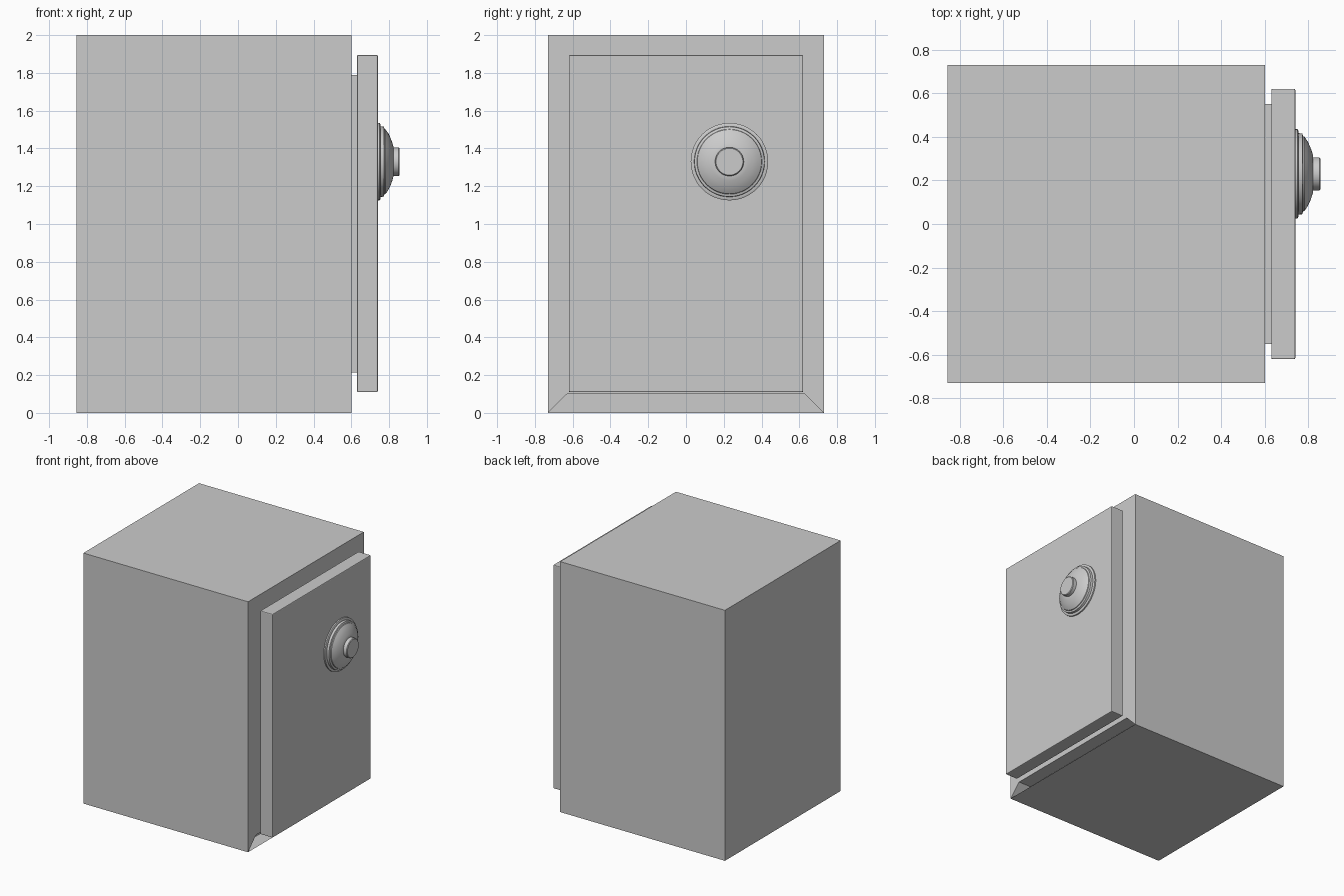
import bpy, bmesh, math
from mathutils import Vector

if "Cube" in bpy.data.objects:
    bpy.data.objects.remove(bpy.data.objects["Cube"])


def finish(bm, name):
    bmesh.ops.recalc_face_normals(bm, faces=bm.faces)
    mesh = bpy.data.meshes.new(name)
    bm.to_mesh(mesh)
    bm.free()
    ob = bpy.data.objects.new(name, mesh)
    bpy.context.collection.objects.link(ob)
    return ob


def box_bm(lo, hi):
    bm = bmesh.new()
    bmesh.ops.create_cube(bm, size=1)
    lo, hi = Vector(lo), Vector(hi)
    for v in bm.verts:
        v.co = Vector(((lo + hi) / 2)[i] + v.co[i] * (hi - lo)[i] for i in range(3))
    return bm


def box(name, lo, hi, bevel=0):
    ob = finish(box_bm(lo, hi), name)
    if bevel:
        mod = ob.modifiers.new("edge_rounding", 'BEVEL')
        mod.width = bevel
        mod.segments = 2
    return ob


def lathe_x(name, profile, y, z, sides=48):
    """Revolve (x, radius) points about an axis parallel to x."""
    bm = bmesh.new()
    rings = []
    for x, r in profile:
        rings.append([bm.verts.new((x, y + r * math.cos(2 * math.pi * i / sides),
                                    z + r * math.sin(2 * math.pi * i / sides)))
                      for i in range(sides)])
    for a, b in zip(rings, rings[1:]):
        for i in range(sides):
            j = (i + 1) % sides
            bm.faces.new((a[i], a[j], b[j], b[i]))
    bm.faces.new(rings[0])
    bm.faces.new(rings[-1])
    ob = finish(bm, name)
    bpy.ops.object.select_all(action='DESELECT')
    ob.select_set(True)
    bpy.context.view_layer.objects.active = ob
    bpy.ops.object.shade_smooth_by_angle(angle=math.radians(30))
    return ob


# Cabinet with a stepped recess in its +x face for the door
bm = box_bm((-0.855, -0.73, 0), (0.6, 0.73, 2))
bm.normal_update()
face = max(bm.faces, key=lambda f: f.normal.x)
bmesh.ops.inset_region(bm, faces=[face], thickness=0.1, use_even_offset=True)
bm.normal_update()
face = max(bm.faces, key=lambda f: (round(f.normal.x, 3), len(f.verts),
                                    -f.calc_center_median().yz.to_3d().cross(Vector((0, 0, 1))).length
                                    - (f.calc_center_median() - Vector((0.6, 0, 1))).length))
pit = bmesh.ops.extrude_discrete_faces(bm, faces=[face])["faces"][0]
bmesh.ops.translate(bm, verts=pit.verts, vec=(-0.11, 0, 0))
finish(bm, "cabinet")

# Door slab and the plug behind it
box("door", (0.63, -0.62, 0.11), (0.74, 0.62, 1.895), 0.006)
box("door_plug", (0.49, -0.55, 0.215), (0.63, 0.55, 1.79))

# Combination dial with stepped base, dome and hub
lathe_x("dial", [(0.738, 0.205), (0.75, 0.205), (0.754, 0.198), (0.754, 0.187),
                 (0.772, 0.185), (0.776, 0.172), (0.782, 0.170), (0.796, 0.150),
                 (0.808, 0.125), (0.817, 0.100), (0.822, 0.082)], 0.23, 1.33)
lathe_x("dial_hub", [(0.818, 0.076), (0.85, 0.076), (0.855, 0.071)], 0.23, 1.33)
